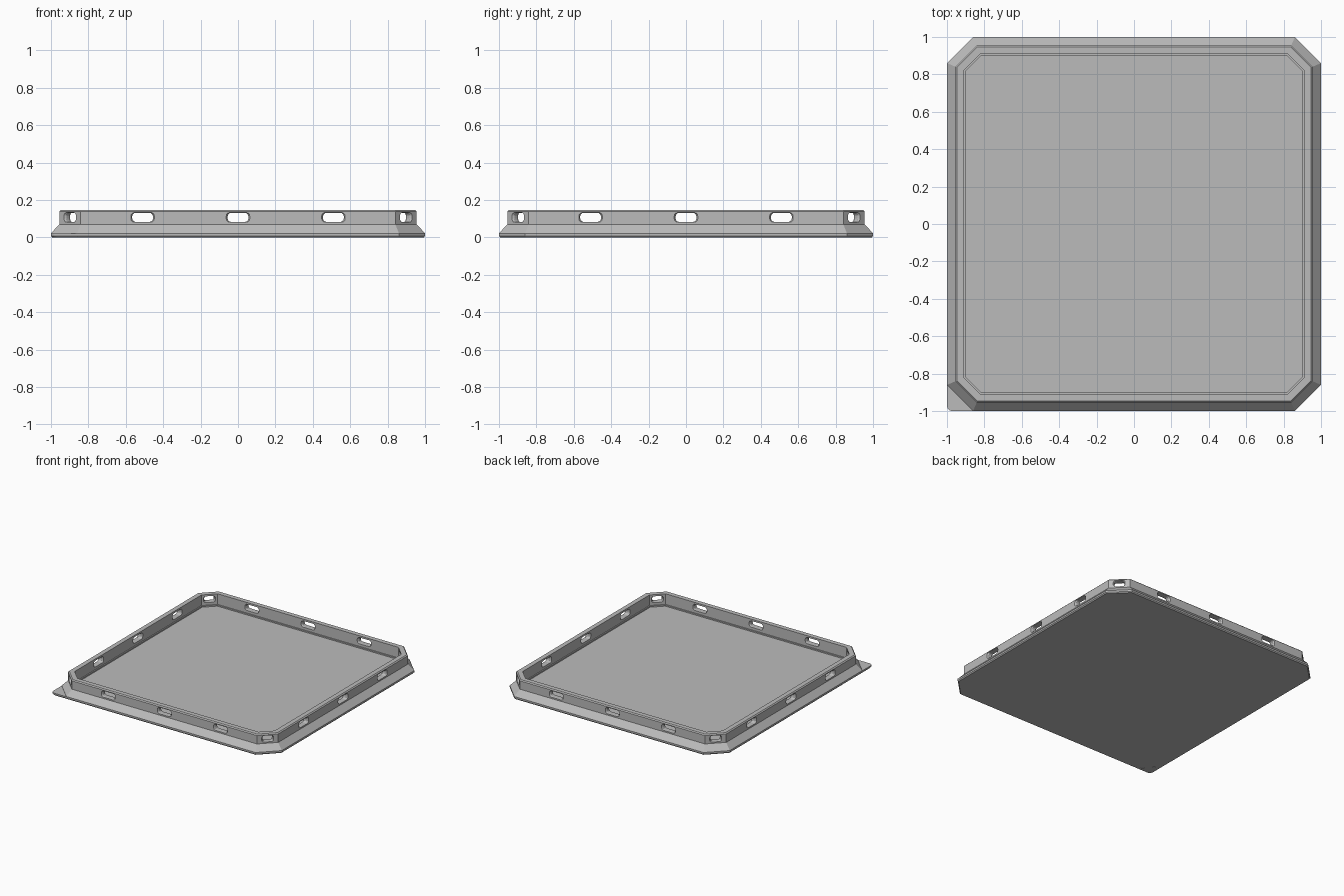
import bpy, bmesh, math
from mathutils import Matrix, Vector

if "Cube" in bpy.data.objects:
    bpy.data.objects.remove(bpy.data.objects["Cube"])

grey = bpy.data.materials.new("plain_grey")
grey.use_nodes = True
colour = (0.5, 0.5, 0.5, 1)
grey.diffuse_color = colour
grey.node_tree.nodes["Principled BSDF"].inputs["Base Color"].default_value = colour


def loft(bm, loops):
    """Skin a stack of matching loops and cap both ends."""
    rings = [[bm.verts.new(p) for p in loop] for loop in loops]
    n = len(rings[0])
    for a, b in zip(rings, rings[1:]):
        for i in range(n):
            j = (i + 1) % n
            bm.faces.new((a[i], a[j], b[j], b[i]))
    bm.faces.new(rings[0][::-1])
    bm.faces.new(rings[-1])


def make_object(name, bm):
    bmesh.ops.recalc_face_normals(bm, faces=bm.faces)
    mesh = bpy.data.meshes.new(name)
    bm.to_mesh(mesh)
    bm.free()
    mesh.materials.append(grey)
    obj = bpy.data.objects.new(name, mesh)
    bpy.context.collection.objects.link(obj)
    return obj


def octagon(half, z):
    """Square with clipped corners, offset evenly from the outer edge."""
    k = half - (0.14 - (1 - half) * (2 - math.sqrt(2)))
    quarter = [Vector((half, -k, z)), Vector((half, k, z))]
    return [Matrix.Rotation(q * math.pi / 2, 3, 'Z') @ p for q in range(4) for p in quarter]


def slot_loop(depth, width, height, radius):
    """Rounded rectangle standing across the wall."""
    pts = []
    for q, (sy, sz) in enumerate(((1, 1), (-1, 1), (-1, -1), (1, -1))):
        for s in range(4):
            a = (q + s / 3) * math.pi / 2
            pts.append(Vector((depth, sy * (width / 2 - radius) + radius * math.cos(a),
                               sz * (height / 2 - radius) + radius * math.sin(a))))
    return pts


# Tray: sloped skirt, upright rim, inner ledge and floor
bm = bmesh.new()
profile = [(0.993, 0), (1, 0.008), (1, 0.022), (0.955, 0.07), (0.955, 0.139),
           (0.947, 0.147), (0.909, 0.147), (0.909, 0.06), (0.9, 0.06), (0.9, 0.05)]
loft(bm, [octagon(h, z) for h, z in profile])
tray = make_object("tray", bm)

# Flared slots: three per side and one per clipped corner
bm = bmesh.new()


def add_slot(angle, distance, along, width):
    place = Matrix.Rotation(angle, 4, 'Z') @ Matrix.Translation((distance, along, 0.107))
    sections = [(-0.03, 0), (-0.012, 0.024), (0.012, 0.024), (0.03, 0)]
    loft(bm, [[place @ p for p in slot_loop(d, width - s, 0.054 - s / 4, 0.018)]
              for d, s in sections])


corner_distance = (2 - 0.14) / math.sqrt(2) - 0.068
for q in range(4):
    side = q * math.pi / 2
    for along in (-0.51, 0, 0.51):
        add_slot(side, 0.932, along, 0.135)
    add_slot(side + math.pi / 4, corner_distance, 0, 0.1)
cutter = make_object("slot_cutter", bm)
cutter.hide_render = True

cut = tray.modifiers.new("slots", 'BOOLEAN')
cut.operation = 'DIFFERENCE'
cut.solver = 'EXACT'
cut.object = cutter
bpy.context.view_layer.objects.active = tray
bpy.ops.object.modifier_apply(modifier=cut.name)
bpy.data.objects.remove(cutter)

# Low rounded tab that squares off the front right corner
bm = bmesh.new()


def tab_loop(inset, z):
    edge, r = 1 - inset, 0.03
    arc = [math.pi * (1 + s / 12) for s in range(7)]
    pts = [(-edge, -0.86)]
    pts += [(-edge + r + r * math.cos(a), -edge + r + r * math.sin(a)) for a in arc]
    pts += [(-0.86, -edge)]
    return [Vector((x, y, z)) for x, y in pts]


loft(bm, [tab_loop(0.007, 0), tab_loop(0, 0.008), tab_loop(0, 0.02)])
make_object("corner_tab", bm)
